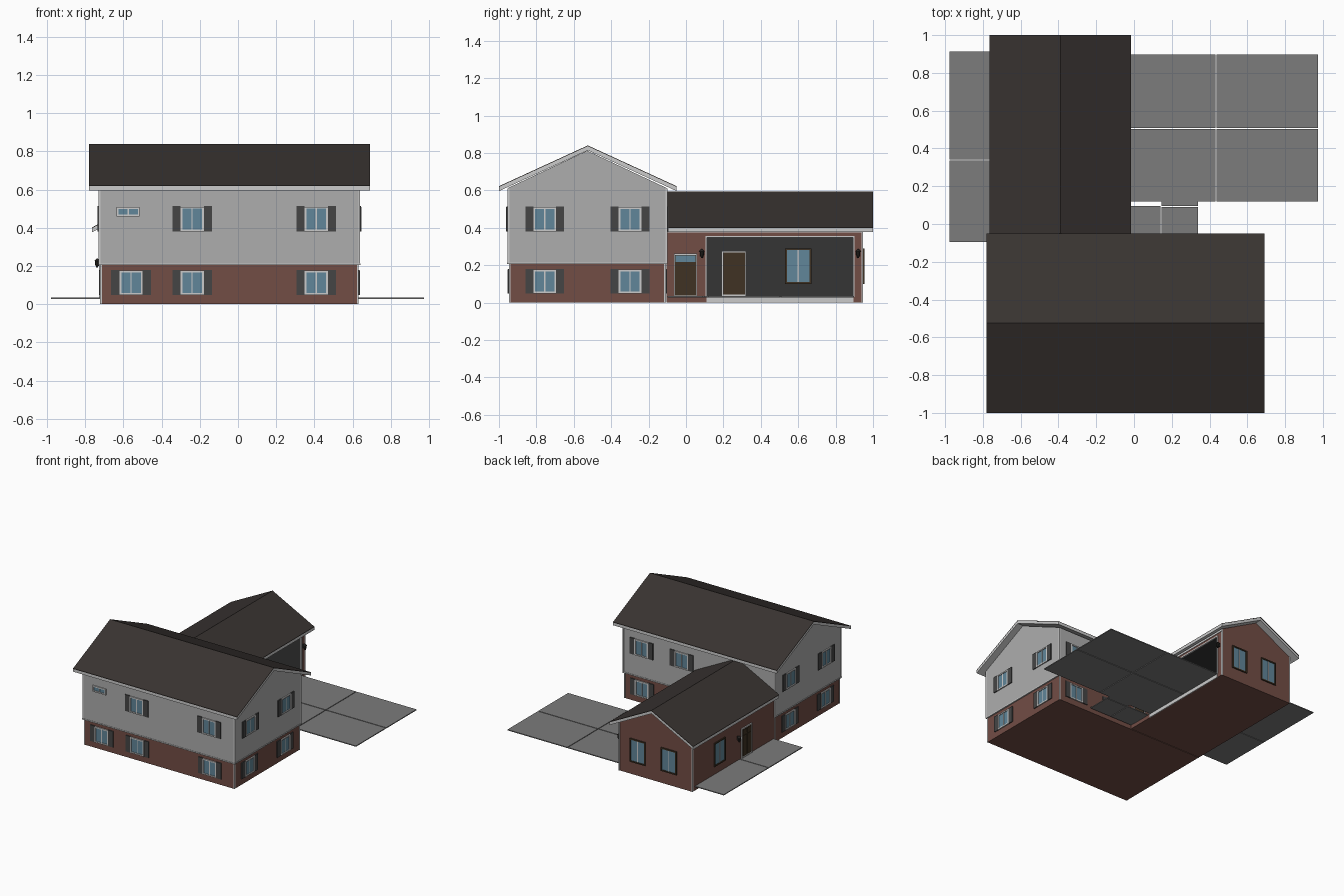
import bpy, bmesh
from mathutils import Matrix, Vector

if "Cube" in bpy.data.objects:
    bpy.data.objects.remove(bpy.data.objects["Cube"])

COL = dict(brick=(.17, .075, .06), siding=(.42, .42, .42), trim=(.55, .55, .56), roof=(.04, .033, .03),
           glass=(.12, .24, .32), shutter=(.06, .06, .06), wood=(.05, .032, .017),
           dark=(.035, .035, .035), slab=(.2, .2, .2), iron=(.02, .018, .016))
MAT = {}
for key, c in COL.items():
    MAT[key] = bpy.data.materials.new(key)
    MAT[key].diffuse_color = (*c, 1)


def finish(name, bm, *mats):
    me = bpy.data.meshes.new(name)
    bmesh.ops.recalc_face_normals(bm, faces=bm.faces)
    bm.to_mesh(me)
    bm.free()
    ob = bpy.data.objects.new(name, me)
    bpy.context.collection.objects.link(ob)
    for m in mats:
        me.materials.append(MAT[m])
    return ob


def boxes(name, mat, items):
    """Each item is x0, x1, y0, y1, z0, z1."""
    bm = bmesh.new()
    for x0, x1, y0, y1, z0, z1 in items:
        m = Matrix.Translation(((x0 + x1) / 2, (y0 + y1) / 2, (z0 + z1) / 2))
        m = m @ Matrix.Diagonal((abs(x1 - x0), abs(y1 - y0), abs(z1 - z0), 1))
        bmesh.ops.create_cube(bm, size=1, matrix=m)
    return finish(name, bm, mat)


def extrude(name, mats, profile, a, b, axis):
    """Extrude a (horizontal, z) profile from a to b along the x or y axis."""
    bm = bmesh.new()
    at = (lambda h, z, d: (d, h, z)) if axis == 'x' else (lambda h, z, d: (h, d, z))
    f = bm.faces.new([bm.verts.new(at(h, z, a)) for h, z in profile])
    g = bmesh.ops.extrude_face_region(bm, geom=[f])
    d = Vector(at(0, 0, b - a))
    bmesh.ops.translate(bm, vec=d, verts=[v for v in g['geom'] if isinstance(v, bmesh.types.BMVert)])
    return finish(name, bm, *mats)


def roof(name, h0, h1, eave, ridge, a, b, axis):
    m = (h0 + h1) / 2

    def chevron(top, low):
        return [(h0, eave - low), (h0, eave - top), (m, ridge - top), (h1, eave - top),
                (h1, eave - low), (m, ridge - low)]
    extrude(name + '_fascia', ['trim'], chevron(.004, .026), a, b, axis)
    extrude(name + '_shingles', ['roof'], chevron(0, .004), a - .001, b + .001, axis)


def wall_boxes(name, mat, wall, items):
    """Boxes given as u0, u1, z0, z1, depth on a wall (axis of normal, sign, position)."""
    ax, s, p = wall
    out = []
    for u0, u1, z0, z1, d in items:
        n = sorted((p - s * .003, p + s * d))
        out.append((*n, u0, u1, z0, z1) if ax == 'x' else (u0, u1, *n, z0, z1))
    return boxes(name, mat, out)


def ring(u0, u1, z0, z1, t, d):
    return [(u0, u0 + t, z0, z1, d), (u1 - t, u1, z0, z1, d),
            (u0 + t, u1 - t, z0, z0 + t, d), (u0 + t, u1 - t, z1 - t, z1, d)]


def window(name, wall, u, z0, z1, w=.122, shutters=True, frame='trim'):
    u0, u1 = u - w / 2, u + w / 2
    wall_boxes(name + '_frame', frame, wall, ring(u0, u1, z0, z1, .01, .009))
    wall_boxes(name + '_mullion', 'trim', wall, [(u - .003, u + .003, z0 + .01, z1 - .01, .006)])
    wall_boxes(name + '_glass', 'glass', wall, [(u0 + .01, u1 - .01, z0 + .01, z1 - .01, .003)])
    if shutters:
        wall_boxes(name + '_shutters', 'shutter', wall,
                   [(u0 - .043, u0, z0, z1 + .003, .007), (u1, u1 + .043, z0, z1 + .003, .007)])


def door(name, wall, u0, u1, z0, z1, transom):
    m, top = (u0 + u1) / 2, z1 - (.05 if transom else .008)
    wall_boxes(name + '_frame', 'trim', wall, ring(u0, u1, z0, z1, .007, .009))
    leaf = [(u0 + .007, u1 - .007, z0 + .007, z1 - .007, .004)]
    for a, b in ((u0 + .012, m - .004), (m + .004, u1 - .012)):
        leaf += [(a, b, z0 + .012, top - .055, .007), (a, b, top - .045, top - .008, .007)]
    wall_boxes(name + '_leaves', 'wood', wall, leaf)
    if transom:
        wall_boxes(name + '_transom', 'glass', wall, [(u0 + .01, u1 - .01, top + .005, z1 - .01, .006)])


def lantern(name, wall, u, z):
    ax, s, p = wall
    bm = bmesh.new()
    for r1, r2, h, dz in ((.009, .012, .028, 0), (.015, .003, .012, .02), (.006, .006, .008, -.018)):
        q = p + s * .018
        loc = (q, u, z + dz) if ax == 'x' else (u, q, z + dz)
        bmesh.ops.create_cone(bm, cap_ends=True, segments=8, radius1=r1, radius2=r2, depth=h,
                              matrix=Matrix.Translation(loc))
    finish(name, bm, 'iron')
    wall_boxes(name + '_bracket', 'iron', wall, [(u - .004, u + .004, z - .01, z + .02, .012)])


# Main block: brick base, gabled siding, roof
boxes('main_brick_base', 'brick', [(-.72, .63, -.945, -.11, 0, .21)])
extrude('main_siding', ['siding'],
        [(-.953, .21), (-.953, .612), (-.528, .812), (-.103, .612), (-.103, .21)], -.728, .638, 'x')
boxes('main_belt_trim', 'trim', [(-.731, .641, -.956, -.1, .205, .214)])
boxes('main_corner_trim', 'trim',
      [(x, x + .01, y, y + .01, z0, z1) for z0, z1, o in ((0, .206, 0), (.21, .61, .008))
       for x in (-.722 - o, .622 + o) for y in (-.947 - o, -.118 + o)])
roof('main_roof', -1, -.05, .622, .84, -.78, .69, 'x')

# Wing with an open carport cut into its right side
wing = extrude('wing_brick', ['brick', 'dark'],
               [(-.72, 0), (-.72, .395), (-.39, .567), (-.06, .395), (-.06, 0)], -.105, .945, 'y')
cutter = boxes('carport_cutter', 'brick', [(-.7, .05, .11, .895, .03, .35)])
cutter.data.materials.append(MAT['dark'])
for f in cutter.data.polygons:
    f.material_index = 1
cutter.hide_render = True
mod = wing.modifiers.new('carport', 'BOOLEAN')
mod.operation, mod.solver, mod.object = 'DIFFERENCE', 'EXACT', cutter
bpy.context.view_layer.objects.active = wing
bpy.ops.object.modifier_apply(modifier='carport')
bpy.data.objects.remove(cutter)
roof('wing_roof', -.765, -.015, .402, .594, -.1, 1, 'y')
boxes('wing_corner_trim', 'trim', [(x, x + .01, .937, .947, 0, .395) for x in (-.722, -.068)])
boxes('wing_eave_trim', 'trim', [(x, x + .01, -.1, .945, .375, .392) for x in (-.724, -.066)])

FRONT_B, FRONT_S = ('y', -1, -.945), ('y', -1, -.953)
BACK_B, BACK_S = ('y', 1, -.11), ('y', 1, -.103)
RIGHT_B, RIGHT_S = ('x', 1, .63), ('x', 1, .638)
LEFT_B, LEFT_S = ('x', -1, -.72), ('x', -1, -.728)
WING_R, WING_BACK, INNER = ('x', 1, -.06), ('y', 1, .945), ('x', 1, -.7)

# Carport opening trim and threshold
wall_boxes('carport_trim', 'trim', WING_R,
           [(.103, .112, .03, .357, .006), (.893, .902, .03, .357, .006), (.103, .902, .348, .357, .006)])
wall_boxes('carport_threshold', 'trim', WING_R, [(.11, .895, 0, .03, .004)])

# Shuttered windows of the main block
for brick, siding, lows, ups, tag in ((FRONT_B, FRONT_S, (-.56, -.24, .41), (-.24, .41), 'front'),
                                      (BACK_B, BACK_S, (.47, .11), (.47, .11), 'back'),
                                      (RIGHT_B, RIGHT_S, (-.755, -.3), (-.755, -.3), 'right'),
                                      (LEFT_B, LEFT_S, (-.755, -.3), (-.755, -.3), 'left')):
    for u in lows:
        window(tag + '_lower_window', brick, u, .048, .176)
    for u in ups:
        window(tag + '_upper_window', siding, u, .38, .51)
window('front_small_window', FRONT_S, -.575, .46, .509, .12, False)

# Wing windows, doors and lanterns (left wall ones also show inside)
for u in (-.23, -.51):
    window('wing_back_window', WING_BACK, u, .1, .29, .14, False, 'wood')
for wall, tag in ((LEFT_B, 'outer'), (INNER, 'inner')):
    window('wing_left_window_' + tag, wall, .6, .1, .29, .14, False, 'wood')
    door('wing_left_door_' + tag, wall, .19, .322, .036, .275, False)
door('entry_door', WING_R, -.065, .06, .03, .262, True)
lantern('entry_lantern', WING_R, .085, .26)
lantern('carport_lantern', WING_R, .92, .26)
lantern('left_lantern', LEFT_B, .37, .213)

# Thin paving slabs with narrow joints
Z = (.028, .035)
boxes('driveway', 'slab', [(x0, x1, y0, y1, *Z) for x0, x1 in ((-.056, .432), (.438, .975))
                           for y0, y1 in ((.12, .502), (.508, .897))])
boxes('walkway', 'slab', [(-.056, .14, -.1, .095, *Z), (.145, .338, -.1, .09, *Z), (.145, .338, .095, .12, *Z)])
boxes('left_patio', 'slab', [(-.978, -.72, -.095, .337, *Z), (-.978, -.72, .342, .912, *Z)])

for m in bpy.data.materials:
    if m.users and not m.is_grease_pencil:
        m.use_nodes = True
        m.node_tree.nodes["Principled BSDF"].inputs["Base Color"].default_value = m.diffuse_color
